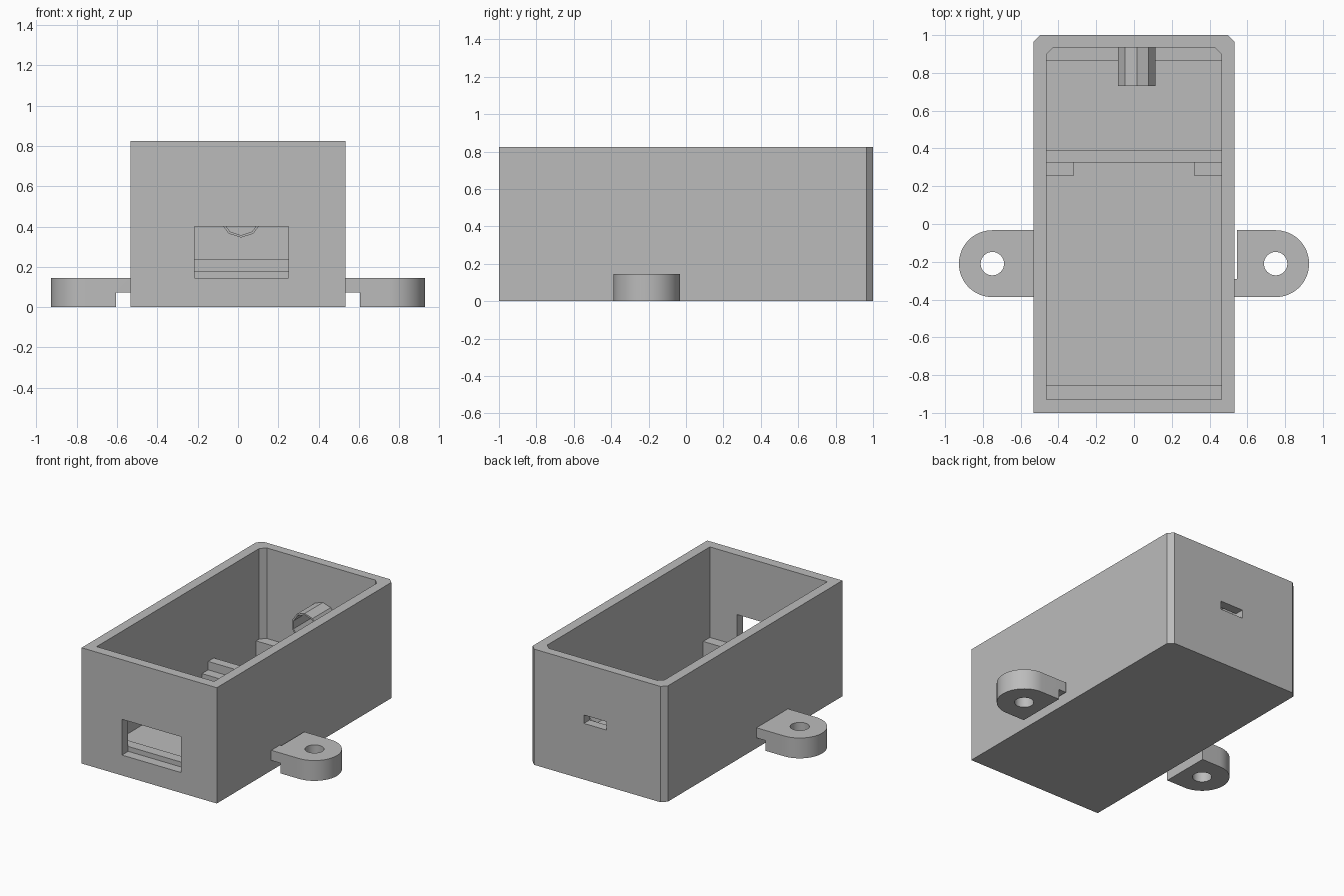
import bpy, bmesh, math
from mathutils import Vector

if "Cube" in bpy.data.objects:
    bpy.data.objects.remove(bpy.data.objects["Cube"], do_unlink=True)

grey = bpy.data.materials.new("plain_grey")
grey.use_nodes = True
COLOUR = (0.5, 0.5, 0.5, 1)
grey.diffuse_color = COLOUR
grey.node_tree.nodes["Principled BSDF"].inputs["Base Color"].default_value = COLOUR


def prism(name, outline, low, high, axis="z"):
    """Extrude a flat outline along z (xy outline) or y (xz outline)."""
    bm = bmesh.new()
    place = (lambda a, b: (a, b, low)) if axis == "z" else (lambda a, b: (a, low, b))
    face = bm.faces.new([bm.verts.new(place(a, b)) for a, b in outline])
    made = bmesh.ops.extrude_face_region(bm, geom=[face])["geom"]
    step = Vector((0, 0, high - low)) if axis == "z" else Vector((0, high - low, 0))
    bmesh.ops.translate(bm, vec=step, verts=[v for v in made if isinstance(v, bmesh.types.BMVert)])
    bmesh.ops.recalc_face_normals(bm, faces=bm.faces)
    mesh = bpy.data.meshes.new(name)
    bm.to_mesh(mesh)
    bm.free()
    mesh.materials.append(grey)
    obj = bpy.data.objects.new(name, mesh)
    bpy.context.collection.objects.link(obj)
    return obj


def rect(x0, x1, y0, y1):
    return [(x0, y0), (x1, y0), (x1, y1), (x0, y1)]


def arc(cx, cy, r, start, end, count):
    angles = [math.radians(start + (end - start) * i / count) for i in range(count + 1)]
    return [(cx + r * math.cos(a), cy + r * math.sin(a)) for a in angles]


def cut(obj, cutter):
    cutter.hide_render = True
    mod = obj.modifiers.new("cut", "BOOLEAN")
    mod.operation, mod.solver, mod.object = "DIFFERENCE", "EXACT", cutter
    bpy.ops.object.select_all(action="DESELECT")
    bpy.context.view_layer.objects.active = obj
    obj.select_set(True)
    bpy.ops.object.modifier_apply(modifier="cut")
    bpy.data.objects.remove(cutter, do_unlink=True)


def bevelled_plan(x, front, back, c=0.035):
    """Rectangle with both back corners cut off."""
    return [(-x, front), (x, front), (x, back - c), (x - c, back), (c - x, back), (-x, back - c)]


# Open box with front window and back slot
HOOK_X, HOOK_Z, HOOK_R = 0.015, 0.45, 0.105
box = prism("box_shell", bevelled_plan(0.533, -1, 1), 0, 0.825)
cut(box, prism("cavity", bevelled_plan(0.463, -0.93, 0.935), 0.07, 1))
cut(box, prism("window", rect(-0.215, 0.25, 0.145, 0.4), -1.1, -0.9, "y"))
cut(box, prism("slot", rect(HOOK_X - 0.09, HOOK_X + 0.09, 0.4, 0.46), 0.9, 1.1, "y"))

# Ledges and stepped rest on the floor
ledges = {
    "front_ledge": (-0.464, 0.464, -0.93, -0.855, 0.18),
    "back_ledge": (-0.464, 0.464, 0.865, 0.936, 0.18),
    "middle_stop": (-0.464, 0.464, 0.325, 0.39, 0.24),
    "middle_rest_left": (0.32, 0.464, 0.255, 0.325, 0.18),
    "middle_rest_right": (-0.464, -0.32, 0.255, 0.325, 0.18),
}
for name, (x0, x1, y0, y1, top) in ledges.items():
    prism(name, rect(x0, x1, y0, y1), 0.06, top)

# Ten-sided sleeve on the inside of the back wall
sleeve = prism("cable_sleeve", arc(HOOK_X, HOOK_Z, HOOK_R, 90, 450, 10)[:-1], 0.73, 0.937, "y")
cut(sleeve, prism("bore", arc(HOOK_X, HOOK_Z, HOOK_R - 0.012, 90, 450, 10)[:-1], 0.7, 0.95, "y"))

# Rounded mounting tabs with screw holes and a groove under the root
TAB_X, TAB_Y, TAB_R = 0.75, -0.21, 0.177
for side, name in ((1, "left_tab"), (-1, "right_tab")):
    end = arc(TAB_X, TAB_Y, TAB_R, -90, 90, 32)
    root = [(0.53, TAB_Y + TAB_R), (0.53, TAB_Y - TAB_R)]
    if side > 0:
        # Narrow gap beside the box
        root = [(0.546, TAB_Y + TAB_R), (0.546, -0.29), (0.53, -0.29), (0.53, TAB_Y - TAB_R)]
    tab = prism(name, [(side * x, y) for x, y in end + root], 0, 0.145)
    cut(tab, prism("hole", arc(side * TAB_X, TAB_Y, 0.062, 0, 360, 32)[:-1], -0.1, 0.3))
    inner, outer = sorted((side * 0.5, side * 0.605))
    cut(tab, prism("groove", rect(inner, outer, -0.5, 0.1), -0.1, 0.073))
    bpy.ops.object.select_all(action="DESELECT")
    bpy.context.view_layer.objects.active = tab
    tab.select_set(True)
    bpy.ops.object.shade_smooth_by_angle(angle=math.radians(30))
